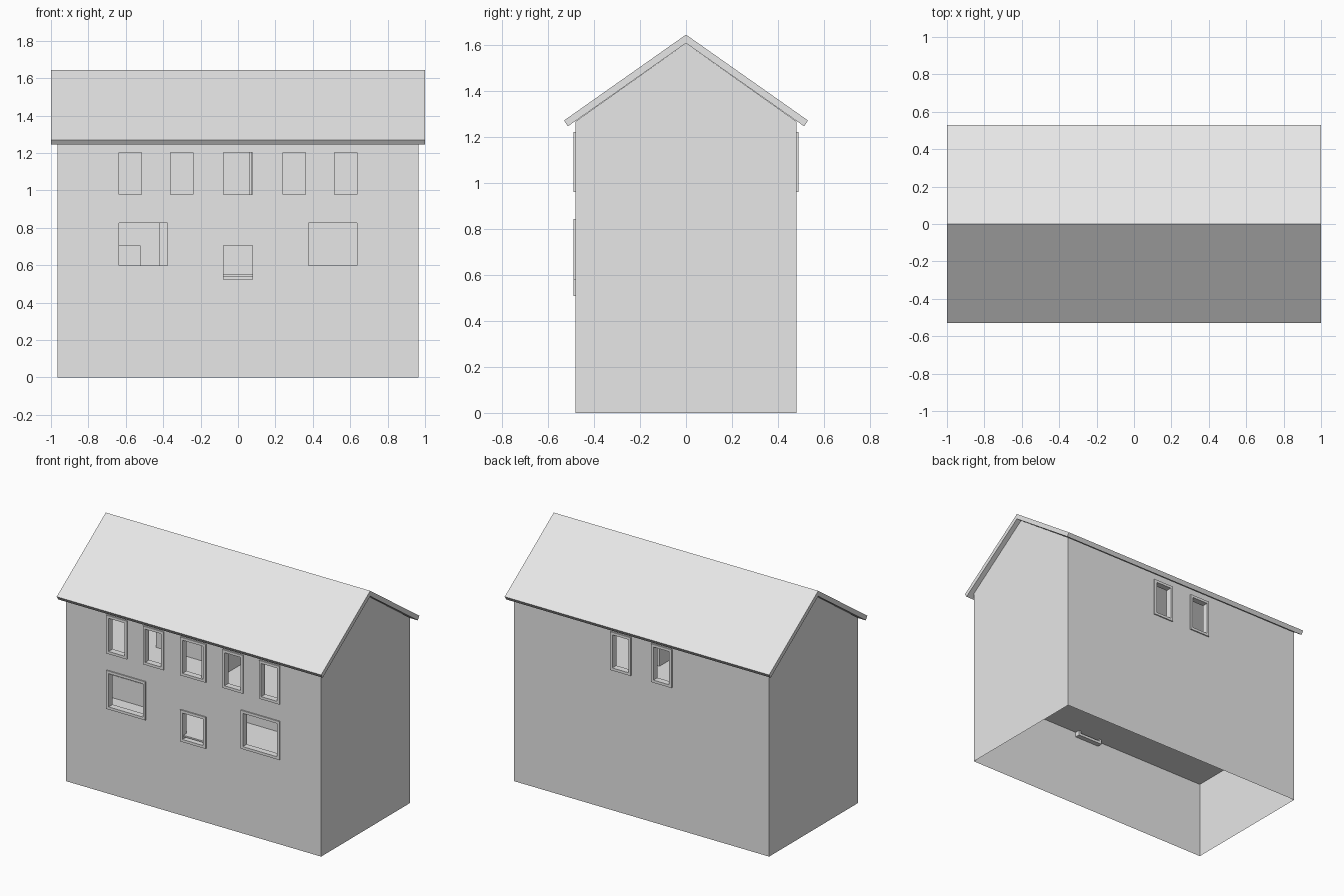
import bpy
import bmesh

if "Cube" in bpy.data.objects:
    bpy.data.objects.remove(bpy.data.objects["Cube"])

# One plain colour for the whole house
grey = bpy.data.materials.new("light_grey")
grey.diffuse_color = (0.8, 0.8, 0.8, 1)
grey.use_nodes = True
grey.node_tree.nodes["Principled BSDF"].inputs["Base Color"].default_value = grey.diffuse_color

HX, HY = 0.965, 0.48           # half length and half width of the walls
EAVE, APEX = 1.266, 1.606      # wall heights below the roof


def finish(name, bm, normals=True):
    bmesh.ops.remove_doubles(bm, verts=bm.verts, dist=1e-5)
    if normals:
        bmesh.ops.recalc_face_normals(bm, faces=bm.faces)
    me = bpy.data.meshes.new(name)
    bm.to_mesh(me)
    bm.free()
    me.materials.append(grey)
    ob = bpy.data.objects.new(name, me)
    bpy.context.collection.objects.link(ob)
    return ob


def box(name, x0, x1, y0, y1, z0, z1):
    bm = bmesh.new()
    bmesh.ops.create_cube(bm, size=1)
    for v in bm.verts:
        v.co = ((x0 + x1) / 2 + v.co.x * (x1 - x0),
                (y0 + y1) / 2 + v.co.y * (y1 - y0),
                (z0 + z1) / 2 + v.co.z * (z1 - z0))
    return finish(name, bm)


def wall(name, side, holes):
    """Thin long wall at y = side * HY, leaving out the window openings."""
    bm = bmesh.new()
    xs = sorted({-HX, HX} | {h[i] for h in holes for i in (0, 1)})
    zs = sorted({0, EAVE} | {h[i] for h in holes for i in (2, 3)})
    y = side * HY
    for a, b in zip(xs, xs[1:]):
        for c, d in zip(zs, zs[1:]):
            mx, mz = (a + b) / 2, (c + d) / 2
            if any(h[0] < mx < h[1] and h[2] < mz < h[3] for h in holes):
                continue
            pts = [(a, y, c), (b, y, c), (b, y, d), (a, y, d)]
            if side > 0:
                pts.reverse()
            bm.faces.new([bm.verts.new(p) for p in pts])
    return finish(name, bm, normals=False)


def frame(name, side, hole, border=0.018):
    """Rectangular ring standing slightly proud of the wall."""
    x0, x1, z0, z1 = hole
    bm = bmesh.new()
    rings = []
    for y, g in ((0.488, border), (0.488, 0), (0.445, 0), (0.445, border)):
        rings.append([bm.verts.new((x, side * y, z)) for x, z in
                      ((x0 - g, z0 - g), (x1 + g, z0 - g),
                       (x1 + g, z1 + g), (x0 - g, z1 + g))])
    for i in range(4):
        r, s = rings[i], rings[(i + 1) % 4]
        for j in range(4):
            k = (j + 1) % 4
            bm.faces.new((r[j], r[k], s[k], s[j]))
    return finish(name, bm)


# Window openings: x0, x1, z0, z1
UP = (0.977, 1.203)
front = [(-0.078, 0.078, *UP), (-0.078, 0.078, 0.525, 0.705)]
for s in (-1, 1):
    for a, b, z0, z1 in ((0.24, 0.36, *UP), (0.517, 0.637, *UP),
                         (0.378, 0.637, 0.598, 0.825)):
        front.append((*sorted((s * a, s * b)), z0, z1))
back = [(c - 0.06, c + 0.06, *UP) for c in (-0.155, 0.155)]

# Long walls and their window frames
for label, side, holes in (("front", -1, front), ("back", 1, back)):
    wall(label + "_wall", side, holes)
    for i, h in enumerate(holes):
        frame(f"{label}_window_frame_{i + 1}", side, h)

# Gable walls
for label, s in (("left", -1), ("right", 1)):
    bm = bmesh.new()
    pts = [(-HY, 0), (HY, 0), (HY, EAVE), (0, APEX), (-HY, EAVE)]
    vs = [bm.verts.new((s * HX, y, z)) for y, z in pts]
    bm.faces.new(vs if s > 0 else vs[::-1])
    finish(label + "_gable_wall", bm, normals=False)

# Roof: bent slab swept along x
bm = bmesh.new()
prof = [(0, 1.643), (0.53, 1.27), (0.513, 1.245), (0, APEX),
        (-0.513, 1.245), (-0.53, 1.27)]
ends = [[bm.verts.new((x, y, z)) for y, z in prof] for x in (-1, 1)]
for i in range(6):
    j = (i + 1) % 6
    bm.faces.new((ends[0][i], ends[0][j], ends[1][j], ends[1][i]))
for e in ends:
    bm.faces.new(e[:4])
    bm.faces.new((e[0], e[3], e[4], e[5]))
finish("roof", bm)

# Interior seen through the openings
IX, IY = HX - 0.002, HY - 0.002
box("lower_floor", -IX, IX, -IY, IY, 0.54, 0.55)
box("upper_floor", -IX, IX, -IY, IY, 0.90, 0.92)
box("lower_cross_wall", -0.42, IX, -0.10, -0.08, 0.55, 0.90)
box("stair_block", -0.86, -0.52, -0.28, 0.0, 0.55, 0.705)
box("upper_partition", 0.06, 0.075, -IY, 0.2, 0.92, 1.25)
box("upper_cross_wall", -0.5, 0.06, -0.17, -0.15, 0.92, 1.25)
